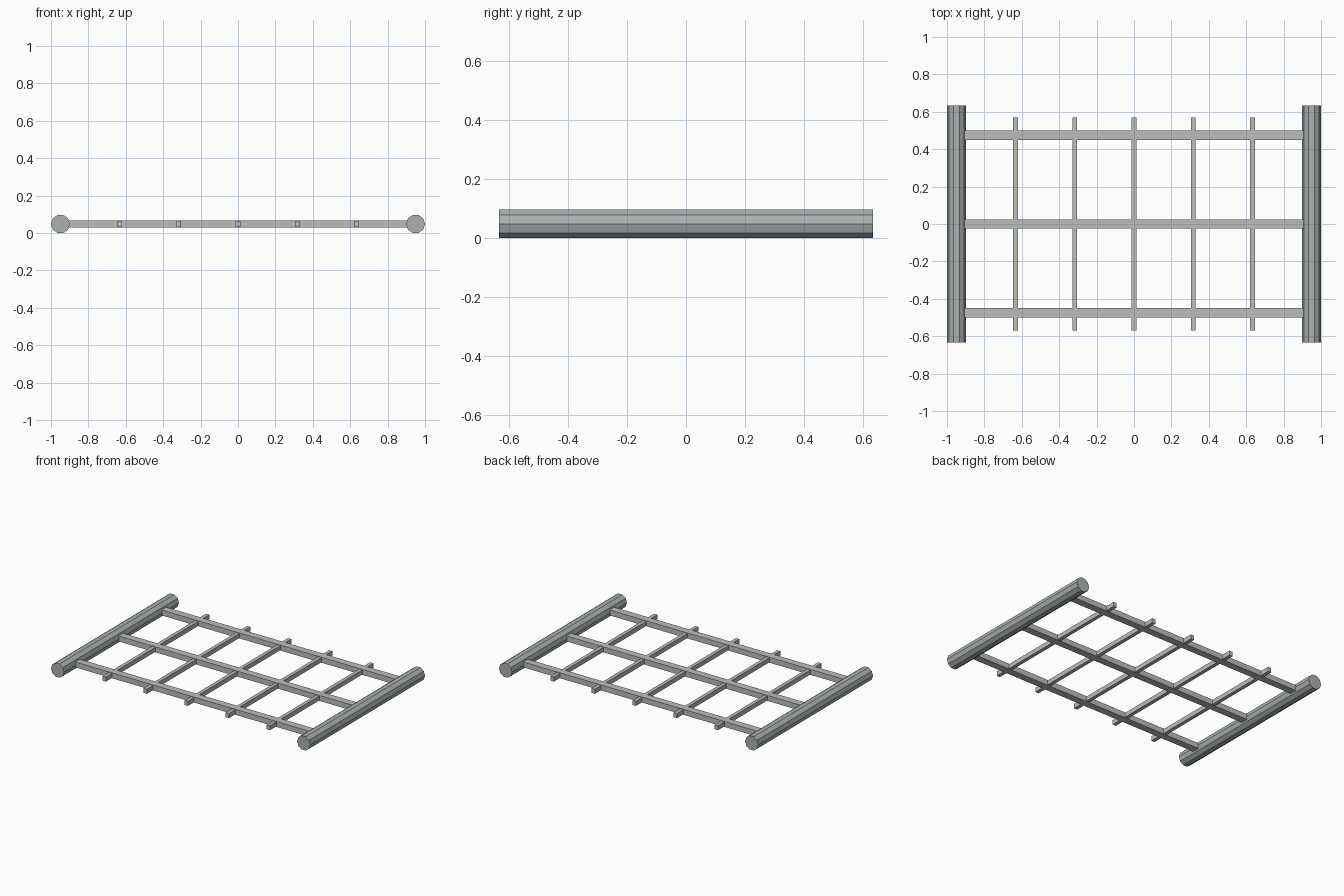
import bpy
from math import pi

if "Cube" in bpy.data.objects:
    bpy.data.objects.remove(bpy.data.objects["Cube"])

RADIUS = 0.0506
CZ = RADIUS * 0.951  # ten-sided post rests on a flat side


def material(name, color):
    mat = bpy.data.materials.new(name)
    mat.diffuse_color = (*color, 1)
    mat.use_nodes = True
    mat.node_tree.nodes["Principled BSDF"].inputs["Base Color"].default_value = mat.diffuse_color
    return mat


POST_MAT = material("post_metal", (0.41, 0.44, 0.44))
BAR_MAT = material("bar_metal", (0.50, 0.51, 0.50))


def box(name, loc, size):
    bpy.ops.mesh.primitive_cube_add(size=1, location=loc)
    ob = bpy.context.object
    ob.name = name
    ob.scale = size
    bpy.ops.object.transform_apply(location=False, rotation=False, scale=True)
    ob.data.materials.append(BAR_MAT)
    return ob


# Round side posts, ten-sided, with corners pointing along x
for side, x in (("left", -1 + RADIUS), ("right", 1 - RADIUS)):
    bpy.ops.mesh.primitive_cylinder_add(vertices=10, radius=RADIUS, depth=1.266,
                                        location=(x, 0, CZ), rotation=(pi / 2, 0, 0))
    post = bpy.context.object
    post.name = side + "_post"
    bpy.ops.object.transform_apply(location=False, rotation=True, scale=False)
    # turn a quarter about the post axis so corners face sideways
    post.rotation_euler = (0, pi / 2, 0)
    bpy.ops.object.transform_apply(location=False, rotation=True, scale=False)
    post.data.materials.append(POST_MAT)

# Long rails running between the posts
for name, y in (("front_rail", -0.475), ("middle_rail", 0), ("back_rail", 0.475)):
    box(name, (0, y, CZ), (1.9, 0.0506, 0.038))

# Thin cross bars passing through the rails
for i in range(-2, 3):
    box(f"cross_bar_{i + 3}", (i * 0.3165, 0, CZ), (0.0253, 1.139, 0.0316))
